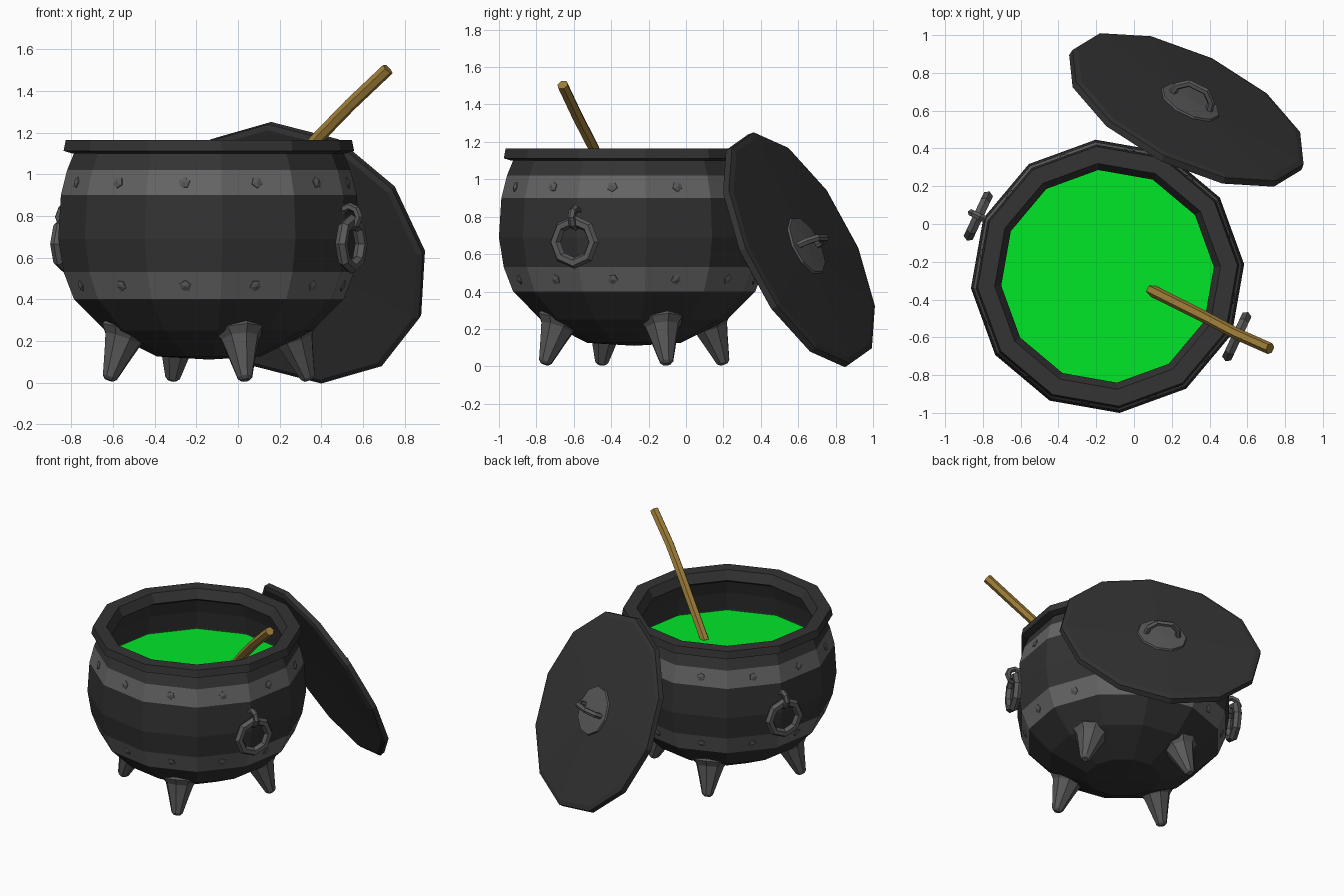
import bpy, bmesh, math
from mathutils import Matrix, Vector

if "Cube" in bpy.data.objects:
    bpy.data.objects.remove(bpy.data.objects["Cube"])

T, R, rad = Matrix.Translation, Matrix.Rotation, math.radians


def material(name, rgb):
    m = bpy.data.materials.new(name)
    m.diffuse_color = (*rgb, 1)
    m.use_nodes = True
    m.node_tree.nodes["Principled BSDF"].inputs["Base Color"].default_value = m.diffuse_color
    return m


IRON = material("dark_iron", (0.033, 0.033, 0.033))
BAND = material("band_grey", (0.13, 0.13, 0.13))
STEEL = material("fitting_grey", (0.10, 0.10, 0.10))
GREEN = material("green_brew", (0.0, 0.80, 0.022))
WOOD = material("wood", (0.34, 0.205, 0.04))


def add_object(name, mesh, *mats):
    ob = bpy.data.objects.new(name, mesh)
    bpy.context.collection.objects.link(ob)
    for m in mats:
        mesh.materials.append(m)
    return ob


def lathe(name, profile, segs, matrix, *mats, offset=0.0, closed=False, rule=None):
    """Revolve (radius, height) points about local z."""
    bm = bmesh.new()
    rings = []
    for r, z in profile:
        rings.append([bm.verts.new((r * math.cos(offset + math.tau * i / segs),
                                    r * math.sin(offset + math.tau * i / segs), z))
                      for i in range(segs)])
    pairs = list(zip(rings, rings[1:]))
    if closed:
        pairs.append((rings[-1], rings[0]))
    for a, b in pairs:
        for i in range(segs):
            j = (i + 1) % segs
            bm.faces.new((a[i], a[j], b[j], b[i]))
    bmesh.ops.remove_doubles(bm, verts=bm.verts, dist=1e-5)
    bmesh.ops.recalc_face_normals(bm, faces=bm.faces)
    if rule:
        for f in bm.faces:
            f.material_index = rule(f)
    bm.transform(matrix)
    me = bpy.data.meshes.new(name)
    bm.to_mesh(me)
    bm.free()
    return add_object(name, me, *mats)


def torus(name, major, minor, matrix, mat, segs=8, sides=6):
    prof = [(major + minor * math.cos(math.tau * k / sides),
             minor * math.sin(math.tau * k / sides)) for k in range(sides)]
    return lathe(name, prof, segs, matrix, mat, closed=True)


def rod(name, points, radius, mat):
    """Round rod along straight segments."""
    cu = bpy.data.curves.new(name + "_path", "CURVE")
    cu.dimensions = "3D"
    cu.bevel_depth, cu.bevel_resolution, cu.use_fill_caps = radius, 1, True
    sp = cu.splines.new("POLY")
    sp.points.add(len(points) - 1)
    sp.use_smooth = False
    for p, co in zip(sp.points, points):
        p.co = (*co, 1)
    tmp = bpy.data.objects.new(name + "_path", cu)
    bpy.context.collection.objects.link(tmp)
    dg = bpy.context.evaluated_depsgraph_get()
    me = bpy.data.meshes.new_from_object(tmp.evaluated_get(dg))
    bpy.data.objects.remove(tmp)
    me.materials.clear()
    return add_object(name, me, mat)


POT = T((-0.14, -0.277, 0))
OFF = rad(5)

# Pot body with hollow inside; bands are coloured by height on the outer wall
body = [(0, 0.11), (0.25, 0.125), (0.50, 0.25), (0.65, 0.40), (0.70, 0.53),
        (0.726, 0.69), (0.713, 0.90), (0.683, 1.02), (0.65, 1.10),
        (0.595, 1.08), (0.63, 0.98), (0.655, 0.85), (0.60, 0.45), (0, 0.2)]


def band_rule(f):
    c = f.calc_center_median()
    outer = f.normal.x * c.x + f.normal.y * c.y > 0
    return int(outer and (0.42 < c.z < 0.51 or 0.92 < c.z < 1.0))


lathe("pot_body", body, 12, POT, IRON, BAND, offset=OFF, rule=band_rule)

# Rim and brew
lathe("pot_rim", [(0.60, 1.095), (0.66, 1.10), (0.70, 1.112), (0.69, 1.164), (0.60, 1.164),
                  (0.565, 1.10), (0.595, 1.08)],
      12, POT, IRON, offset=OFF, closed=True)
lathe("brew", [(0, 0.845), (0.65, 0.845)], 12, POT, GREEN, offset=OFF)

# Flat rivets at the centre of each band face
for name, r, z, tilt in (("upper_rivet", 0.675, 0.96, 76), ("lower_rivet", 0.652, 0.465, 111)):
    for i in range(12):
        m = POT @ R(rad(20 + 30 * i), 4, "Z") @ T((r, 0, z)) @ R(rad(tilt), 4, "Y")
        lathe(name, [(0, -0.01), (0.03, -0.01), (0.028, 0.004), (0, 0.012)],
              5, m, STEEL, offset=i * 0.7)

# Four spiked legs with a collar, leaning outwards
for a in (20, 110, 200, 290):
    m = POT @ R(rad(a), 4, "Z") @ T((0.42, 0, 0.26)) @ R(rad(160), 4, "Y")
    lathe("leg", [(0, -0.02), (0.105, -0.015), (0.125, 0.02), (0.095, 0.055),
                  (0.072, 0.13), (0.038, 0.25), (0.022, 0.265), (0, 0.265)], 8, m, STEEL)

# Ring handles with hooks on both sides
for a in (-25, 155):
    side = POT @ R(rad(a), 4, "Z")
    torus("ring_handle", 0.113, 0.03, side @ T((0.755, 0, 0.665)) @ R(rad(90), 4, "Y"), STEEL)
    torus("ring_hook", 0.05, 0.02, side @ T((0.745, 0, 0.795)) @ R(rad(90), 4, "X"), STEEL)

# Lid leaning on the back of the pot
n = Vector((0.40, 0.81, 0.42)).normalized()
t = Vector((n.y, -n.x, 0)).normalized()
u = n.cross(t)
LID = T((0.279, 0.605, 0.625)) @ Matrix((t, u, n)).transposed().to_4x4()
lathe("lid", [(0, -0.02), (0.66, -0.03), (0.686, -0.018), (0.682, 0.018), (0.65, 0.026),
              (0, 0.05)], 12, LID, IRON)
lathe("lid_plate", [(0, 0.03), (0.175, 0.03), (0.165, 0.055), (0, 0.062)], 10, LID, STEEL)
arch = [(-0.11, 0.04), (-0.10, 0.10), (-0.05, 0.145), (0.05, 0.145), (0.10, 0.10), (0.11, 0.04)]
rod("lid_handle", [LID @ Vector((x, 0, z)) for x, z in arch], 0.02, STEEL)

# Stirring stick
rod("stirring_stick", [(0.09, -0.35, 0.83), (0.38, -0.495, 1.17), (0.54, -0.58, 1.335),
                       (0.72, -0.66, 1.505)], 0.031, WOOD)
